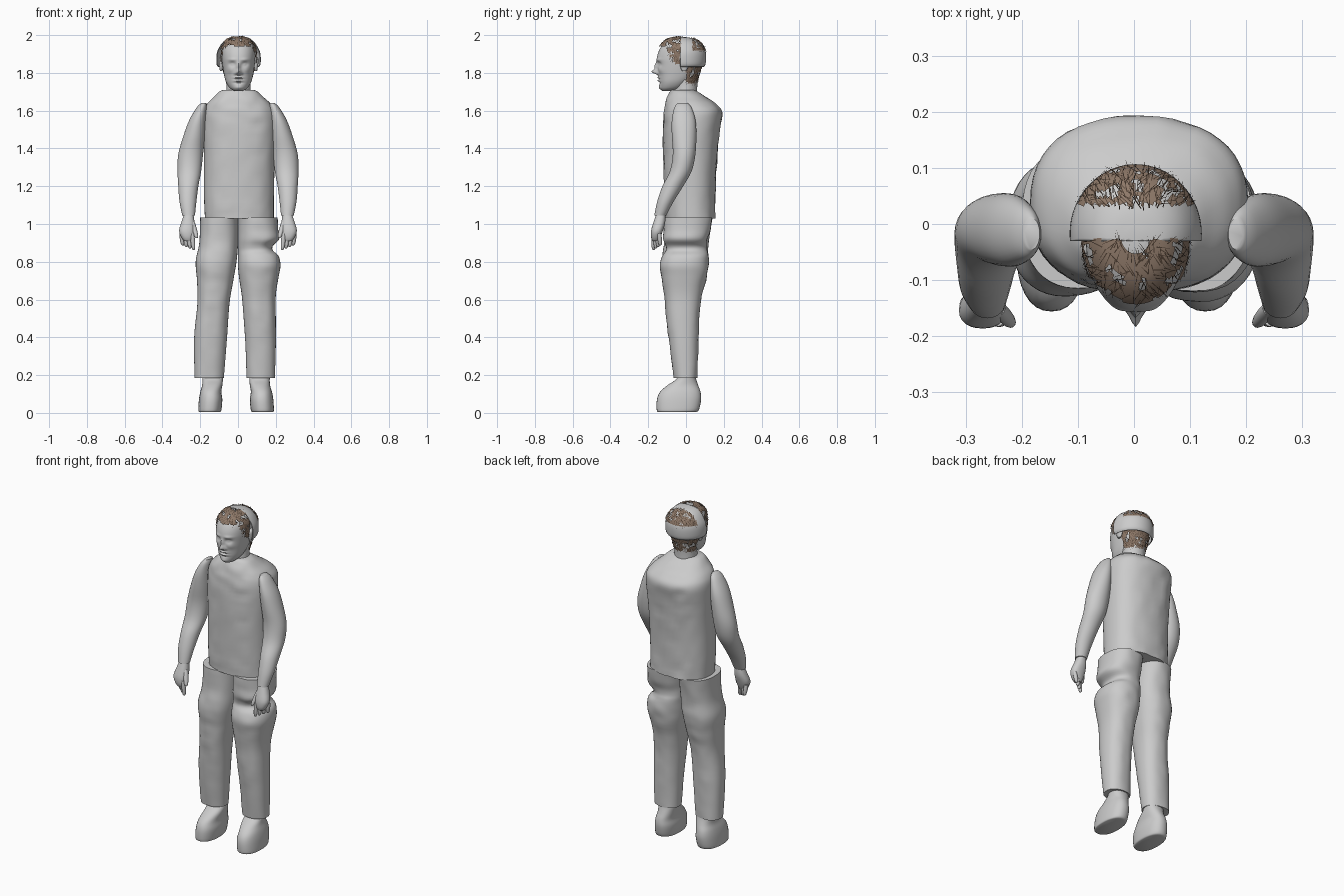
import bpy, bmesh, math, random
from mathutils import Vector, noise

random.seed(4)
if "Cube" in bpy.data.objects:
    bpy.data.objects.remove(bpy.data.objects["Cube"], do_unlink=True)


def material(name, colour):
    mat = bpy.data.materials.new(name)
    mat.use_nodes = True
    mat.diffuse_color = (*colour, 1)
    mat.node_tree.nodes["Principled BSDF"].inputs["Base Color"].default_value = (*colour, 1)
    return mat


GREY = material("light grey", (0.6, 0.6, 0.6))
BROWN = material("hair brown", (0.27, 0.19, 0.14))
DARK = material("dark brown", (0.07, 0.045, 0.03))


def finish(bm, name, mat, angle=50):
    bmesh.ops.recalc_face_normals(bm, faces=bm.faces)
    mesh = bpy.data.meshes.new(name)
    bm.to_mesh(mesh)
    bm.free()
    mesh.materials.append(mat)
    obj = bpy.data.objects.new(name, mesh)
    bpy.context.collection.objects.link(obj)
    bpy.ops.object.select_all(action="DESELECT")
    obj.select_set(True)
    bpy.context.view_layer.objects.active = obj
    bpy.ops.object.shade_smooth_by_angle(angle=math.radians(angle))
    return obj


def smooth_rings(rings, steps):
    """Catmull-Rom curve through rings of (z, x min, x max, y min, y max)."""
    pts = [rings[0], *rings, rings[-1]]
    out = []
    for a, b, c, d in zip(pts, pts[1:], pts[2:], pts[3:]):
        for s in range(steps):
            t = s / steps
            out.append([q + t / 2 * (r - p + t * (2 * p - 5 * q + 4 * r - w + t * (3 * (q - r) + w - p)))
                        for p, q, r, w in zip(a, b, c, d)])
    return out + [list(rings[-1])]


def loft(rings, segs=32, steps=4, power=2.0, caps=True, mirror=False, shift=0.0, bump=0.0):
    bm = bmesh.new()
    loops = []
    for z, x0, x1, y0, y1 in smooth_rings(rings, steps):
        loop = []
        for i in range(segs):
            a = math.tau * i / segs
            c, s = math.cos(a), math.sin(a)
            x = (x0 + x1) / 2 + (x1 - x0) / 2 * math.copysign(abs(c) ** (2 / power), c)
            y = (y0 + y1) / 2 + (y1 - y0) / 2 * math.copysign(abs(s) ** (2 / power), s)
            n = bump * noise.noise(Vector((x, y, z)) * 18)
            loop.append(bm.verts.new((-x - shift if mirror else x, y + n * s, z)))
        loops.append(loop)
    for low, high in zip(loops, loops[1:]):
        for i in range(segs):
            j = (i + 1) % segs
            bm.faces.new((low[i], low[j], high[j], high[i]))
    if caps:
        bm.faces.new(loops[0])
        bm.faces.new(loops[-1])
    return bm


# Torso with sloping shoulders
torso = [(1.03, -.175, .19, -.11, .155), (1.15, -.18, .19, -.115, .155),
         (1.35, -.18, .195, -.12, .165), (1.5, -.185, .203, -.122, .18),
         (1.59, -.183, .2, -.118, .19), (1.635, -.165, .175, -.11, .16),
         (1.67, -.13, .137, -.1, .11), (1.7, -.1, .105, -.085, .06), (1.71, -.08, .085, -.075, .045)]
finish(loft(torso, 48, 5, 2.4, bump=.006), "torso", GREY)
neck = [(1.66, -.065, .07, -.07, .06), (1.74, -.06, .065, -.06, .06), (1.82, -.065, .07, -.06, .07)]
finish(loft(neck), "neck", GREY)

# Trouser legs
left_leg = [(1.035, 0, .21, -.12, .14), (.97, 0, .213, -.12, .13), (.92, 0, .218, -.12, .115),
            (.885, 0, .185, -.108, .108), (.86, 0, .185, -.108, .113), (.83, 0, .215, -.125, .12),
            (.78, 0, .225, -.138, .12), (.72, .005, .215, -.13, .11), (.62, .02, .2, -.115, .085),
            (.5, .03, .2, -.105, .07), (.35, .04, .2, -.085, .065), (.185, .045, .195, -.065, .06)]
right_leg = [(1.035, -.2, 0, -.115, .14), (.9, -.205, 0, -.115, .12), (.8, -.224, -.008, -.13, .118),
             (.7, -.217, -.025, -.12, .1), (.58, -.215, -.045, -.11, .075),
             (.4, -.232, -.058, -.09, .065), (.185, -.23, -.075, -.065, .06)]
finish(loft(left_leg, 40, 4, 2.3, bump=.004), "left_leg", GREY)
finish(loft(right_leg, 40, 6, 2.3, bump=.004), "right_leg", GREY)

# Arms, hands and shoes, made for the left and mirrored
arm = [(1.64, .168, .195, -.045, .01), (1.615, .165, .22, -.062, .03), (1.55, .17, .258, -.075, .05),
       (1.47, .175, .288, -.075, .055), (1.37, .185, .316, -.07, .05), (1.28, .195, .32, -.085, .03),
       (1.2, .21, .316, -.125, -.015), (1.12, .22, .31, -.152, -.065), (1.045, .228, .295, -.168, -.105)]
palm = [(1.06, .238, .283, -.155, -.11), (1.01, .23, .3, -.172, -.11),
        (.965, .228, .312, -.185, -.122), (.93, .235, .3, -.185, -.135), (.91, .245, .285, -.178, -.145)]
shoe = [(.005, .075, .185, -.148, .05), (.015, .068, .19, -.155, .068), (.07, .063, .187, -.154, .08),
        (.11, .068, .18, -.138, .077), (.145, .063, .17, -.1, .065),
        (.175, .06, .168, -.055, .055), (.2, .06, .17, -.035, .05)]


def digit(base, tip, radius):
    """Rounded finger as a tapering loft between two points."""
    rings = []
    for t, k in ((0, .9), (.3, 1), (.7, .9), (.93, .65), (1, .2)):
        p = Vector(base).lerp(Vector(tip), t)
        r = radius * k
        rings.append((p.z, p.x - r, p.x + r, p.y - r, p.y + r))
    return rings


for side, flip in (("left", False), ("right", True)):
    finish(loft(arm, 32, 4, mirror=flip), side + "_arm", GREY)
    finish(loft(palm, 24, 3, 2.3, mirror=flip), side + "_palm", GREY)
    for i, name in enumerate(("index", "middle", "ring", "little")):
        x = .243 + i * .019
        rings = digit((x, -.172 + i * .01, .95), (x - .008, -.172 + i * .012, .862 + i * .008), .012)
        finish(loft(rings, 12, 2, mirror=flip), side + "_" + name + "_finger", GREY)
    thumb = digit((.242, -.15, 1.01), (.218, -.178, .925), .014)
    finish(loft(thumb, 12, 2, mirror=flip), side + "_thumb", GREY)
    finish(loft(shoe, 32, 4, 2.3, mirror=flip, shift=.02 if flip else 0), side + "_shoe", GREY)

# Head, with the face pushed out of the front half
head = [(1.705, -.02, .026, -.125, -.08), (1.72, -.044, .05, -.136, -.02), (1.75, -.063, .069, -.142, .02),
        (1.79, -.074, .08, -.146, .055), (1.84, -.082, .088, -.152, .08), (1.88, -.085, .091, -.154, .088),
        (1.92, -.084, .09, -.142, .087), (1.95, -.073, .079, -.122, .07),
        (1.974, -.05, .056, -.09, .04), (1.985, -.015, .021, -.045, 0)]
# each bump: x offset, z, x width, z width, push
features = [(0, 1.805, .013, .012, .032), (0, 1.832, .009, .022, .016), (.015, 1.797, .008, .007, .009),
            (.033, 1.846, .016, .011, -.012), (.034, 1.87, .022, .008, .005), (.033, 1.845, .009, .006, .007),
            (0, 1.775, .022, .005, .009), (0, 1.767, .022, .003, -.006), (0, 1.759, .019, .005, .009),
            (0, 1.747, .025, .005, -.005), (0, 1.722, .022, .012, .007), (.045, 1.815, .018, .016, .005)]
bm = loft(head, 96, 9, 2.15)
for v in bm.verts:
    if v.co.y < -.06:
        x, z = abs(v.co.x - .003), v.co.z
        v.co.y -= sum(d * math.exp(-((x - a) / w) ** 2 - ((z - b) / h) ** 2) for a, b, w, h, d in features)
finish(bm, "head", GREY)

# Cap shell round the back half of the head, cut flat in front
cap = [(1.832, -.106, .112, -.135, .095), (1.85, -.114, .12, -.14, .104), (1.9, -.113, .119, -.14, .106),
       (1.935, -.1, .106, -.125, .095), (1.965, -.078, .084, -.105, .07), (1.984, -.048, .054, -.08, .03),
       (1.99, -.01, .016, -.03, -.01)]
bm = loft(cap, 64, 4)
bmesh.ops.delete(bm, geom=[f for f in bm.faces if len(f.verts) > 4 and f.calc_center_median().z < 1.9],
                 context="FACES_ONLY")
bmesh.ops.bisect_plane(bm, geom=bm.verts[:] + bm.edges[:] + bm.faces[:], plane_co=(0, -.03, 0),
                       plane_no=(0, -1, 0), clear_outer=True)
shell = finish(bm, "cap_shell", GREY)
solid = shell.modifiers.new("thickness", "SOLIDIFY")
solid.thickness = .004

# Ears tucked under the shell edge
for side, x in (("left", .095), ("right", -.089)):
    lobe = [(1.81, x - .006, x + .006, -.02, .0), (1.83, x - .01, x + .01, -.03, .012),
            (1.87, x - .012, x + .014, -.033, .02), (1.885, x - .006, x + .006, -.02, .01)]
    finish(loft(lobe, 16), side + "_ear", GREY)


# Hair patches: fringe, crown and nape, kept by simple rules
def fringe(c):
    return c.y < -.028 and c.z > 1.938 - 90 * max(0, abs(c.x - .003) - .065) ** 2 - .4 * max(0, c.y + .1)


def crown(c):
    return c.y > .035 and c.z > 1.918


def nape(c):
    return c.y > .0 and c.z < 1.845


def grow(rings, amount, lift):
    return [(z + lift, a - amount, b + amount, c - amount, d + amount) for z, a, b, c, d in rings]


nape_rings = [(1.745, -.062, .068, -.06, .06), (1.79, -.075, .081, -.08, .072), (1.85, -.088, .094, -.09, .09)]
patches = [("fringe_hair", grow(head, .008, .008), fringe), ("crown_hair", grow(cap, .003, .003), crown),
           ("nape_hair", nape_rings, nape)]
strands = bmesh.new()


def add_strand(p, normal, down):
    """Thin tapered blade lying roughly along the hair surface."""
    side = normal.cross(down).normalized()
    way = (down + side * random.uniform(-.9, .9) + normal * random.uniform(-.05, .2)).normalized()
    wide = normal.cross(way).normalized() * .0011
    start = p + normal * .001 - way * .012
    corners = (start - wide, start + wide, start + way * random.uniform(.022, .036) + normal * .001)
    strands.faces.new([strands.verts.new(c) for c in corners])


for name, rings, keep in patches:
    bm = loft(rings, 72, 5, caps=False)
    bmesh.ops.recalc_face_normals(bm, faces=bm.faces)
    bmesh.ops.delete(bm, geom=[f for f in bm.faces if not keep(f.calc_center_median())], context="FACES")
    faces = list(bm.faces)
    for f in random.sample(faces, min(190, len(faces))):
        n = f.normal.copy()
        c = f.calc_center_median()
        if n.dot(c - Vector((0, -.02, 1.88))) < 0:
            n.negate()
        fall = Vector((0, 0, -1)) - n * -n.z
        if fall.length < .3:
            fall = Vector((0, 1, 0)) - n * n.y
        add_strand(c, n, fall.normalized())
    gaps = [f for f in faces if noise.noise(f.calc_center_median() * 45) > .28]
    bmesh.ops.delete(bm, geom=gaps, context="FACES")
    finish(bm, name, BROWN)
finish(strands, "hair_strands", DARK)
